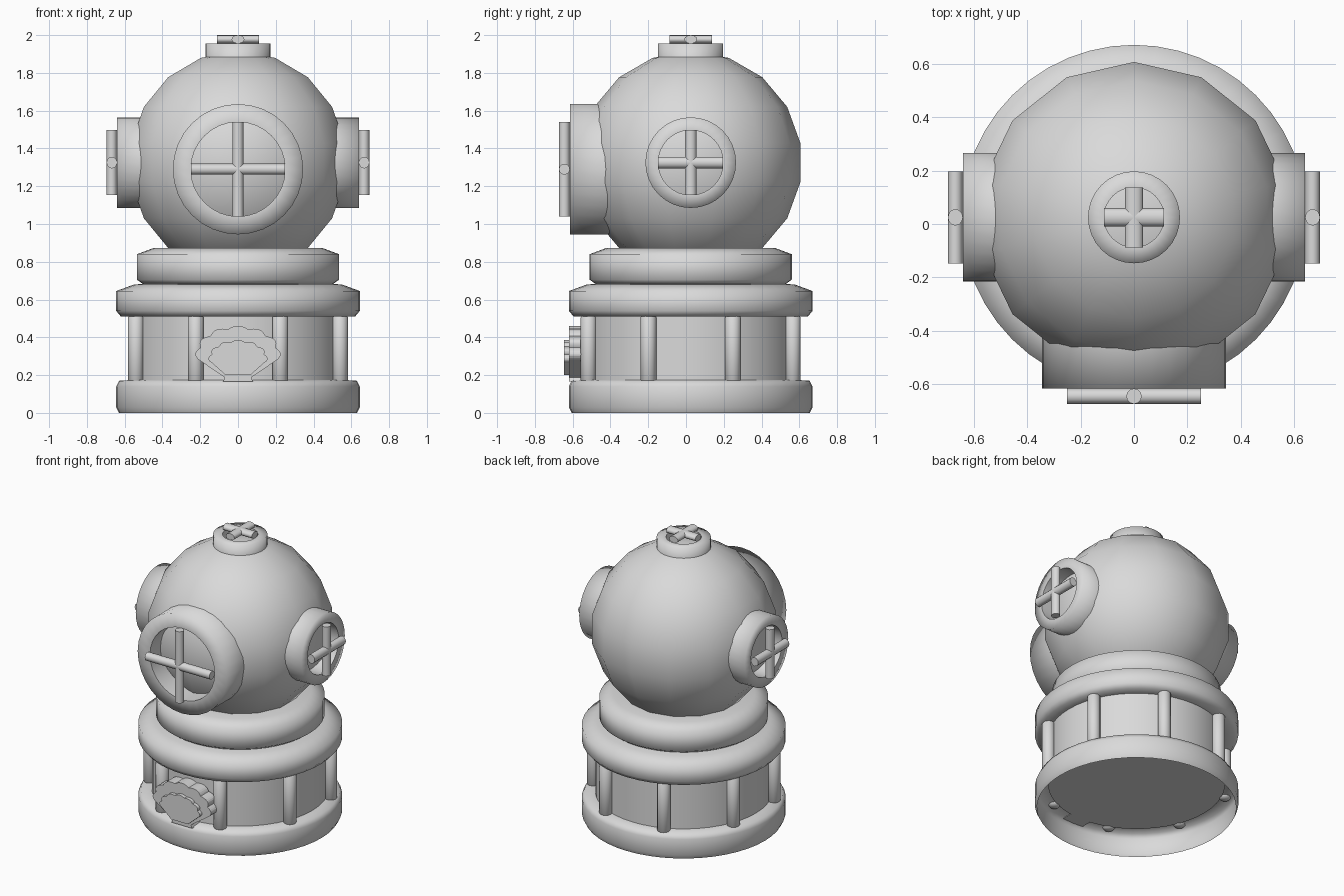
import bpy, bmesh, math
from mathutils import Matrix, Vector

if "Cube" in bpy.data.objects:
    bpy.data.objects.remove(bpy.data.objects["Cube"])

grey = bpy.data.materials.new("light_grey")
grey.diffuse_color = (0.7, 0.7, 0.7, 1)
grey.use_nodes = True
grey.node_tree.nodes["Principled BSDF"].inputs["Base Color"].default_value = grey.diffuse_color
CY = 0.025                      # y of the helmet's axis
AXIS = Matrix.Translation((0, CY, 0))


def finish(name, bm, smooth=True):
    me = bpy.data.meshes.new(name)
    bm.to_mesh(me)
    bm.free()
    me.materials.append(grey)
    for p in me.polygons:
        p.use_smooth = smooth
    ob = bpy.data.objects.new(name, me)
    bpy.context.collection.objects.link(ob)
    return ob


def lathe(name, strips, segs, mat=AXIS):
    """Revolve (radius, z) strips; separate strips keep a sharp edge between them."""
    bm = bmesh.new()
    for strip in strips:
        rows = []
        for r, z in strip:
            rows.append([bm.verts.new((r * math.cos(a), r * math.sin(a), z))
                         for a in (math.pi / 2 + 2 * math.pi * i / segs for i in range(segs))])
        for a, b in zip(rows, rows[1:]):
            for i in range(segs):
                j = (i + 1) % segs
                bm.faces.new((a[i], a[j], b[j], b[i]))
        bmesh.ops.remove_doubles(bm, verts=[v for row in rows for v in row], dist=1e-5)
    bm.transform(mat)
    return finish(name, bm)


# Base collar: hollow foot ring, wall, upper ring and neck ring
lathe("foot_ring", [[(0.63, 0), (0.645, 0.03), (0.645, 0.14), (0.63, 0.17), (0.55, 0.175)]], 48)
lathe("collar_wall", [[(0, 0.165), (0.56, 0.165)], [(0.56, 0.165), (0.56, 0.53)]], 48)
lathe("upper_ring", [[(0.55, 0.51), (0.62, 0.51), (0.645, 0.54), (0.645, 0.645),
                      (0.55, 0.68), (0.45, 0.685)]], 48)
lathe("neck_ring", [[(0.45, 0.68), (0.5, 0.68), (0.535, 0.705), (0.535, 0.84),
                     (0.45, 0.872), (0.3, 0.872)]], 48)

# Eight upright pipes around the collar
for k in range(8):
    a = math.radians(22.5 + 45 * k)
    lathe("collar_pipe", [[(0, 0.155), (0.03, 0.16), (0.042, 0.175), (0.042, 0.505),
                           (0.03, 0.52), (0, 0.526)]], 12,
          Matrix.Translation((0.585 * math.cos(a), CY + 0.585 * math.sin(a), 0)))

# Helmet dome: low-poly smooth sphere
lats = [math.radians(d) for d in range(-90, 91, 20)]
R = 0.59
lathe("helmet_dome", [[(R * max(0, math.cos(t)), 1.325 + R * math.sin(t)) for t in lats]], 14)


def port(name, centre, direction, outer, inner, depth, half, rw, rz):
    """Open window ring whose front is at centre, with a cross of two bars on it."""
    m = Matrix.Translation(centre) @ Vector(direction).to_track_quat('Z', 'Y').to_matrix().to_4x4()
    lathe(name + "_ring", [[(outer, -depth), (outer, 0), (inner, 0)],
                           [(inner, 0), (inner, -depth)]], 32, m)
    rod = [[(0, -half), (1, -half)], [(1, -half), (1, half)], [(1, half), (0, half)]]
    for axis, scale in (('Y', (rz, rw, 1)), ('X', (rw, rz, 1))):
        turn = Matrix.Rotation(math.pi / 2, 4, axis) @ Matrix.Diagonal((*scale, 1))
        lathe(name + "_bar", rod, 12, m @ Matrix.Translation((0, 0, rz)) @ turn)


port("front_window", (0, -0.615, 1.29), (0, -1, 0), 0.345, 0.25, 0.22, 0.25, 0.029, 0.029)
for s in (-1, 1):
    port("side_window", (s * 0.64, CY, 1.325), (s, 0, 0), 0.24, 0.172, 0.17, 0.172, 0.031, 0.028)
port("top_valve", (0, CY, 1.955), (0, 0, 1), 0.172, 0.112, 0.1, 0.112, 0.034, 0.0225)


# Scallop shell badge: two stacked plates
def shell(name, cz, rx, rz, foot, y_front, y_back):
    pts = []
    n = 56
    for i in range(n + 1):
        t = i / n
        a = math.radians(-15 + 210 * t)
        k = 1 + 0.1 * abs(math.sin(7 * math.pi * t))
        pts.append((rx * k * math.cos(a), cz + rz * k * math.sin(a)))
    pts += foot
    bm = bmesh.new()
    face = bm.faces.new([bm.verts.new((x, y_front, z)) for x, z in pts])
    ext = bmesh.ops.extrude_face_region(bm, geom=[face], use_keep_orig=True)
    verts = [g for g in ext["geom"] if isinstance(g, bmesh.types.BMVert)]
    bmesh.ops.translate(bm, verts=verts, vec=(0, y_back - y_front, 0))
    bmesh.ops.recalc_face_normals(bm, faces=bm.faces)
    finish(name, bm, smooth=False)


shell("shell_plate", 0.31, 0.205, 0.137,
      [(-0.07, 0.187), (-0.08, 0.165), (0.08, 0.165), (0.07, 0.187)], -0.62, -0.53)
shell("shell_relief", 0.287, 0.142, 0.09, [(-0.065, 0.2), (0.065, 0.2)], -0.645, -0.615)
